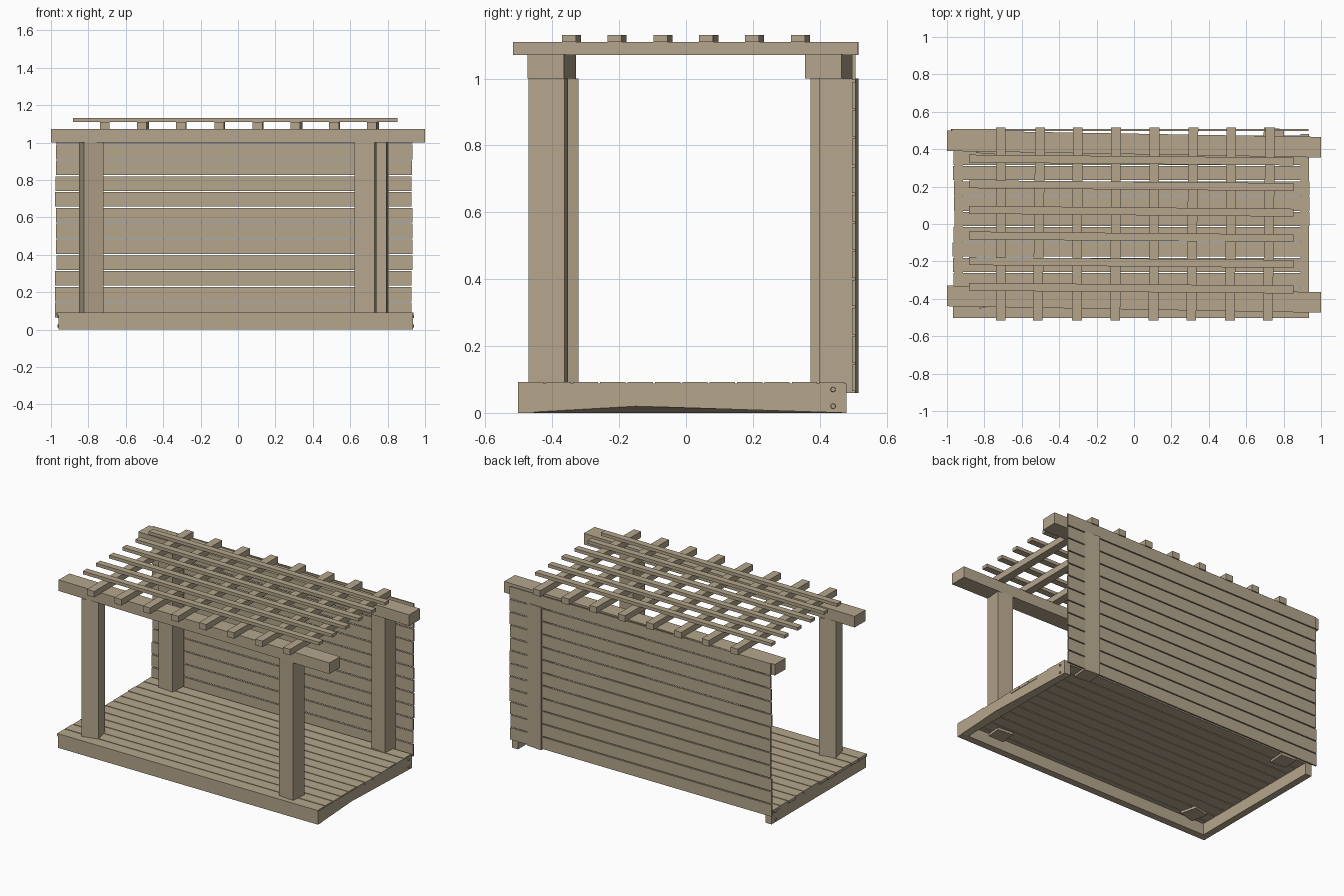
import bpy, bmesh, math, random
from mathutils import Matrix, Vector

if "Cube" in bpy.data.objects:
    bpy.data.objects.remove(bpy.data.objects["Cube"])

random.seed(4)
wood = bpy.data.materials.new("weathered wood")
wood.diffuse_color = (0.46, 0.38, 0.265, 1)
wood.use_nodes = True
wood.node_tree.nodes["Principled BSDF"].inputs["Base Color"].default_value = wood.diffuse_color


def finish(bm, name, loc=(0, 0, 0), rot=(0, 0, 0)):
    me = bpy.data.meshes.new(name)
    bm.normal_update()
    bm.to_mesh(me)
    bm.free()
    me.materials.append(wood)
    ob = bpy.data.objects.new(name, me)
    ob.location = loc
    ob.rotation_euler = rot
    bpy.context.collection.objects.link(ob)
    return ob


def box_mesh(size):
    bm = bmesh.new()
    bmesh.ops.create_cube(bm, size=1, matrix=Matrix.Diagonal((*size, 1)))
    return bm


def box(name, x, y, z, turn=0):
    """Box from three (low, high) ranges, turned about z in degrees."""
    size = [r[1] - r[0] for r in (x, y, z)]
    loc = [(r[0] + r[1]) / 2 for r in (x, y, z)]
    return finish(box_mesh(size), name, loc, (0, 0, math.radians(turn)))


def nail(name, loc, rot):
    bm = bmesh.new()
    bmesh.ops.create_cone(bm, cap_ends=True, segments=8, radius1=0.009,
                          radius2=0.007, depth=0.012)
    finish(bm, name, loc, rot)


# Deck boards
pitch = 0.982 / 12
for i in range(12):
    y0 = -0.502 + i * pitch
    d = random.uniform(-0.005, 0.005)
    box("deck_board", (-0.965 + d, 0.935 + d), (y0, y0 + pitch - 0.006), (0.075, 0.093))

# Open-backed rim below the deck
box("front_rim", (-0.96, 0.935), (-0.502, -0.455), (0, 0.088))
box("left_rim", (-0.96, -0.915), (-0.5, 0.48), (0, 0.088))
bm = box_mesh((0.045, 0.98, 0.088))
bmesh.ops.bisect_plane(bm, geom=bm.verts[:] + bm.edges[:] + bm.faces[:],
                       plane_co=(0, -0.14, 0), plane_no=(0, 1, 0))
for v in bm.verts:  # worn lower outer edge
    if abs(v.co.y + 0.14) < 0.01 and v.co.x > 0 and v.co.z < 0:
        v.co.z += 0.02
finish(bm, "right_rim", (0.9125, -0.01, 0.044))

# Nail heads
for z in (0.02, 0.07):
    for s, x in ((-1, -0.96), (1, 0.935)):
        nail("side_nail", (x, 0.44, z), (0, s * math.pi / 2, 0))

# Posts, each slightly twisted
for name, x, y, turn in (("front_left_post", -0.785, -0.387, 14),
                         ("front_right_post", 0.682, -0.412, -5),
                         ("back_left_post", -0.787, 0.43, -4),
                         ("back_right_post", 0.745, 0.458, -5)):
    h = 0.054
    box(name, (x - h, x + h), (y - h, y + h), (0.06, 1.0), turn)

# Back wall planks
for i in range(12):
    z0 = 0.066 + i * 0.0845
    d = random.uniform(-0.004, 0.004)
    box("wall_plank", (-0.975 + d, 0.93 + d), (0.497, 0.507), (z0, z0 + 0.078))

# Main beams
box("front_beam", (-1, 1), (-0.457, -0.347), (1.0, 1.073), -1.0)
box("back_beam", (-1, 1), (0.373, 0.483), (1.0, 1.073), -1.0)

# Rafters across the beams
for i in range(8):
    x = -0.713 + i * 0.205
    box("rafter", (x - 0.026, x + 0.026), (-0.517, 0.515), (1.07, 1.11),
        random.uniform(-0.8, 0.1))

# Top slats
for i in range(6):
    y = -0.343 + i * 0.137
    box("top_slat", (-0.882, 0.852), (y - 0.021, y + 0.021), (1.11, 1.131),
        -0.5)
